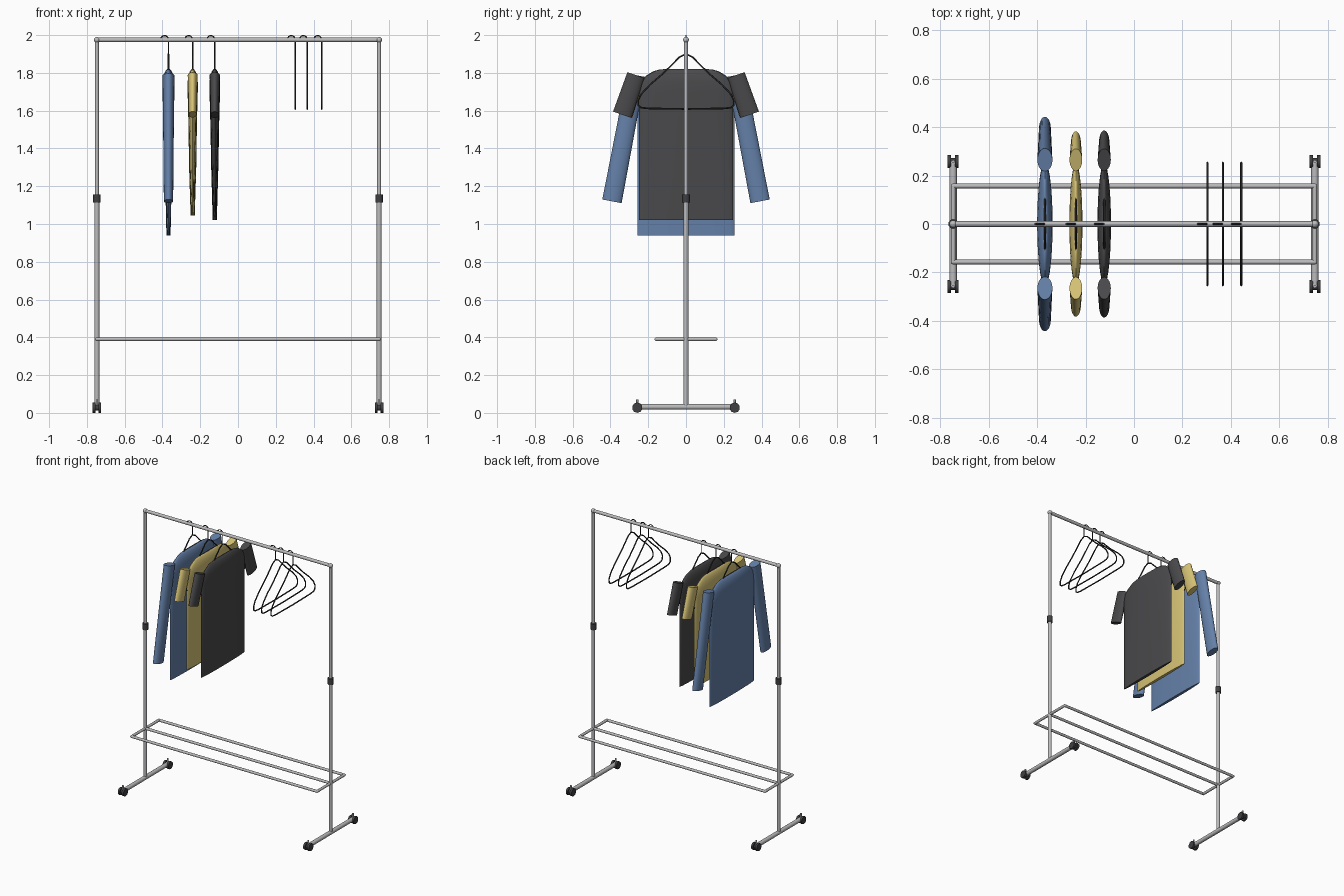
import bpy, bmesh, math
from mathutils import Vector

if "Cube" in bpy.data.objects:
    bpy.data.objects.remove(bpy.data.objects["Cube"])


def material(name, rgb):
    m = bpy.data.materials.new(name)
    m.diffuse_color = (*rgb, 1)
    m.use_nodes = True
    m.node_tree.nodes["Principled BSDF"].inputs["Base Color"].default_value = m.diffuse_color
    return m


METAL = material("light_grey_metal", (0.50, 0.50, 0.51))
PLASTIC = material("dark_plastic", (0.05, 0.05, 0.055))
WIRE = material("black_wire", (0.025, 0.025, 0.027))
BLUE = material("blue_cloth", (0.13, 0.22, 0.40))
YELLOW = material("yellow_cloth", (0.68, 0.55, 0.18))
CHARCOAL = material("charcoal_cloth", (0.068, 0.066, 0.07))


def finish(name, bm, mats, angle=45):
    bmesh.ops.recalc_face_normals(bm, faces=bm.faces)
    me = bpy.data.meshes.new(name)
    bm.to_mesh(me)
    bm.free()
    for m in mats:
        me.materials.append(m)
    ob = bpy.data.objects.new(name, me)
    bpy.context.collection.objects.link(ob)
    bpy.ops.object.select_all(action='DESELECT')
    ob.select_set(True)
    bpy.context.view_layer.objects.active = ob
    bpy.ops.object.shade_smooth_by_angle(angle=math.radians(angle))
    return ob


def tube(name, a, b, r, mat, sides=16):
    """Capped cylinder from point a to point b."""
    a, b = Vector(a), Vector(b)
    bm = bmesh.new()
    bmesh.ops.create_cone(bm, cap_ends=True, segments=sides, radius1=r, radius2=r,
                          depth=(b - a).length)
    bm.transform((b - a).to_track_quat('Z', 'Y').to_matrix().to_4x4())
    bmesh.ops.translate(bm, verts=bm.verts, vec=(a + b) / 2)
    return finish(name, bm, [mat])


def ball(name, loc, r, mat):
    bm = bmesh.new()
    bmesh.ops.create_uvsphere(bm, u_segments=16, v_segments=8, radius=r)
    bmesh.ops.translate(bm, verts=bm.verts, vec=loc)
    return finish(name, bm, [mat])


def wire(name, pts, r, cyclic=False):
    cu = bpy.data.curves.new(name, 'CURVE')
    cu.dimensions = '3D'
    cu.bevel_depth = r
    cu.bevel_resolution = 2
    cu.use_fill_caps = True
    sp = cu.splines.new('POLY')
    sp.points.add(len(pts) - 1)
    for p, co in zip(sp.points, pts):
        p.co = (*co, 1)
    sp.use_cyclic_u = cyclic
    cu.materials.append(WIRE)
    ob = bpy.data.objects.new(name, cu)
    bpy.context.collection.objects.link(ob)


def loft(bm, rings):
    """Skin a list of rings of points and cap both ends; returns the last cap."""
    vs = [[bm.verts.new(p) for p in ring] for ring in rings]
    n = len(vs[0])
    for lo, hi in zip(vs, vs[1:]):
        for i in range(n):
            j = (i + 1) % n
            bm.faces.new((lo[i], lo[j], hi[j], hi[i]))
    bm.faces.new(vs[0][::-1])
    return bm.faces.new(vs[-1])


# ---- rack frame ----
PX, TOP = 0.747, 1.975
tube("top_rail", (-PX, 0, TOP), (PX, 0, TOP), 0.0115, METAL)
for s, side in ((-1, "left"), (1, "right")):
    x = s * PX
    tube(f"{side}_lower_post", (x, 0, 0.03), (x, 0, 1.135), 0.013, METAL)
    tube(f"{side}_upper_post", (x, 0, 1.13), (x, 0, TOP), 0.0105, METAL)
    tube(f"{side}_collar", (x, 0, 1.113), (x, 0, 1.157), 0.02, PLASTIC)
    ball(f"{side}_corner", (x, 0, TOP), 0.0155, METAL)
    tube(f"{side}_foot_bar", (x, -0.26, 0.032), (x, 0.26, 0.032), 0.015, METAL)
    tube(f"{side}_shelf_end", (x, -0.157, 0.39), (x, 0.157, 0.39), 0.0095, METAL)
    # twin-wheel casters
    for t, end in ((-1, "front"), (1, "back")):
        y = t * 0.258
        tube(f"{side}_{end}_caster_stem", (x, y, 0.03), (x, y, 0.072), 0.006, METAL)
        for k in (-1, 1):
            tube(f"{side}_{end}_wheel", (x + k * 0.008, y, 0.0275),
                 (x + k * 0.023, y, 0.0275), 0.0275, PLASTIC, 10)
        tube(f"{side}_{end}_axle", (x - 0.01, y, 0.0275), (x + 0.01, y, 0.0275),
             0.016, PLASTIC, 10)
        ball(f"{side}_{end}_shelf_corner", (x, t * 0.157, 0.39), 0.0097, METAL)
for y, nm in ((-0.157, "front"), (0, "middle"), (0.157, "back")):
    tube(f"{nm}_shelf_rail", (-PX, y, 0.39), (PX, y, 0.39), 0.0095, METAL)

# ---- wire hangers ----
HALF = [(0.035, 1.883), (0.075, 1.842), (0.12, 1.798), (0.19, 1.738), (0.235, 1.69),
        (0.253, 1.655), (0.252, 1.628), (0.237, 1.616), (0.20, 1.612)]


def hanger(x):
    loop = [(x, 0, 1.9)] + [(x, y, z) for y, z in HALF] + [(x, 0, 1.609)]
    loop += [(x, -y, z) for y, z in reversed(HALF)]
    wire("hanger_frame", loop, 0.0045, True)
    hook = [(x, 0, 1.9), (x, 0, 1.95)]
    for i in range(15):
        a = math.radians(i * 15)
        hook.append((x - 0.021 + 0.021 * math.cos(a), 0, 1.976 + 0.021 * math.sin(a)))
    wire("hanger_hook", hook, 0.0032)


for x in (-0.368, -0.24, -0.123, 0.303, 0.367, 0.443):
    hanger(x)


# ---- shirts ----
def ellipse(c, u, ru, v, rv, n=28):
    return [c + u * (ru * math.cos(2 * math.pi * i / n))
            + v * (rv * math.sin(2 * math.pi * i / n)) for i in range(n)]


def shirt(name, x, mat, hem, width, thick, cuff):
    X, Y = Vector((1, 0, 0)), Vector((0, 1, 0))
    # body: thin at the hem, fuller at the chest, closing in to the neck slit
    profile = [(hem, width, 0.011), (1.3, width, 0.019), (1.55, width, thick * 0.85),
               (1.70, width, thick), (1.75, width * 0.97, thick),
               (1.785, width * 0.83, thick * 0.85), (1.808, width * 0.68, thick * 0.55),
               (1.818, width * 0.55, thick * 0.3), (1.82, 0.11, 0.006)]
    bm = bmesh.new()
    neck = loft(bm, [ellipse(Vector((x, 0, z)), Y, w, X, t) for z, w, t in profile])
    neck.material_index = 1
    finish(f"{name}_body", bm, [mat, WIRE], 50)
    # sleeves: slanted flat tubes with square-cut ends
    for s, side in ((-1, "front"), (1, "back")):
        a = Vector((x, s * 0.265, 1.788))
        b = Vector((x, s * cuff[0], cuff[1]))
        d = (b - a).normalized()
        across = d.cross(X)
        bm = bmesh.new()
        loft(bm, [ellipse(a.lerp(b, t), across, 0.048 + 0.004 * t, X,
                          thick * (0.97 - 0.2 * t)) for t in (0, 0.5, 1)])
        finish(f"{name}_{side}_sleeve", bm, [mat], 50)


shirt("blue_shirt", -0.368, BLUE, 0.94, 0.256, 0.032, (0.392, 1.12))
shirt("yellow_shirt", -0.24, YELLOW, 1.045, 0.25, 0.027, (0.333, 1.58))
shirt("charcoal_shirt", -0.123, CHARCOAL, 1.02, 0.25, 0.028, (0.337, 1.578))
